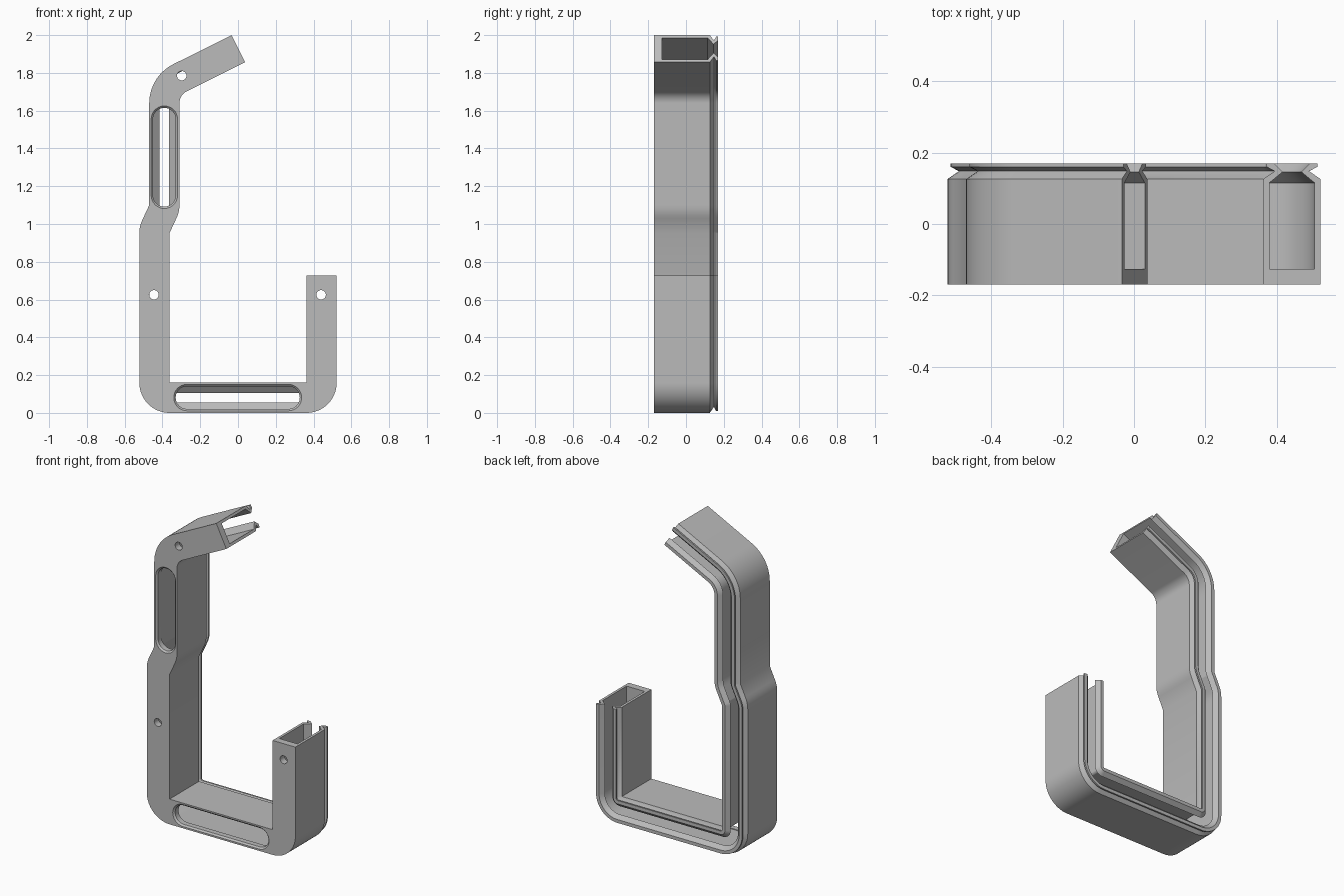
import bpy, bmesh, math
from mathutils import Vector

if "Cube" in bpy.data.objects:
    bpy.data.objects.remove(bpy.data.objects["Cube"])

WIDTH = 0.16
LEAN = 26.565          # angle of the top arm and of the jog


def make_object(name, bm):
    bmesh.ops.remove_doubles(bm, verts=bm.verts, dist=1e-4)
    bmesh.ops.recalc_face_normals(bm, faces=bm.faces)
    mesh = bpy.data.meshes.new(name)
    bm.to_mesh(mesh)
    bm.free()
    obj = bpy.data.objects.new(name, mesh)
    bpy.context.collection.objects.link(obj)
    return obj


def loft(name, rings):
    """Skin closed rings of points and cap both ends."""
    bm = bmesh.new()
    loops = [[bm.verts.new(p) for p in ring] for ring in rings]
    n = len(loops[0])
    for a, b in zip(loops, loops[1:]):
        for i in range(n):
            j = (i + 1) % n
            bm.faces.new((a[i], a[j], b[j], b[i]))
    bm.faces.new(loops[0])
    bm.faces.new(loops[-1])
    return make_object(name, bm)


def bend(x, z, r_outer, r_inner, start, end):
    """Outer and inner rail points around a common pivot."""
    steps = max(4, round(abs(end - start) / 6))
    stations = []
    for i in range(steps + 1):
        a = math.radians(start + (end - start) * i / steps)
        d = Vector((math.cos(a), math.sin(a)))
        stations.append((Vector((x, z)) + r_outer * d, Vector((x, z)) + r_inner * d))
    return stations


# Rails of the hooked channel, from the top arm to the short arm
rails = [(Vector((-0.034, 2.0)), Vector((0.0375, 1.857)))]
rails += bend(-0.24, 1.64, 0.23, 0.07, 90 + LEAN, 180)
rails += bend(-0.47, 1.10, 0, WIDTH, 0, -LEAN)
rails += bend(-0.3625, 0.952, WIDTH, 0, 180 - LEAN, 180)
rails += bend(-0.3625, 0.16, WIDTH, 0, 180, 270)
rails += bend(0.3625, 0.16, WIDTH, 0, 270, 360)
rails += [(Vector((0.5225, 0.727)), Vector((0.3625, 0.727)))]

# Half cross-section (depth from outer wall, y): wall, groove, back lip, cavity
half = [(0, -0.17), (0, 0.126), (0.032, 0.148), (0.009, 0.16), (0.009, 0.17),
        (0.03, 0.17), (0.054, 0.146), (0.0165, 0.115), (0.0165, -0.126)]
section = half + [(WIDTH - d, y) for d, y in reversed(half)]

rings = []
for outer, inner in rails:
    ring = []
    for d, y in section:
        p = outer.lerp(inner, d / WIDTH)
        ring.append((p.x, y, p.y))
    rings.append(ring)
channel = loft("hooked_channel", rings)


def cutter(name, a, b, levels):
    """Rounded slot between a and b; levels are (y, radius)."""
    a, b = Vector(a), Vector(b)
    axis = math.atan2(b.y - a.y, b.x - a.x)
    rings = []
    for y, r in levels:
        ring = []
        for centre, turn in ((b, -math.pi / 2), (a, math.pi / 2)):
            for i in range(17):
                t = axis + turn + math.pi * i / 16
                ring.append((centre.x + r * math.cos(t), y, centre.y + r * math.sin(t)))
        rings.append(ring)
    return loft(name, rings)


# Chamfered slots and round screw holes through the front wall
slot = [(-0.18, 0.08), (-0.16, 0.06), (-0.1, 0.06)]
hole = [(-0.2, 0.025), (-0.1, 0.025)]
cutters = [
    cutter("upright_slot_cutter", (-0.39, 1.152), (-0.39, 1.555), slot),
    cutter("bottom_slot_cutter", (-0.27, 0.081), (0.267, 0.081), slot),
]
for centre in ((-0.298, 1.785), (-0.445, 0.625), (0.44, 0.625)):
    cutters.append(cutter("screw_hole_cutter", centre, centre, hole))

bpy.ops.object.select_all(action='DESELECT')
channel.select_set(True)
bpy.context.view_layer.objects.active = channel
for c in cutters:
    c.hide_render = True
    mod = channel.modifiers.new("cut", 'BOOLEAN')
    mod.operation = 'DIFFERENCE'
    mod.solver = 'EXACT'
    mod.object = c
    bpy.ops.object.modifier_apply(modifier=mod.name)
    bpy.data.objects.remove(c)

# Plain grey finish
grey = bpy.data.materials.new("plain_grey")
grey.use_nodes = True
colour = (0.5, 0.5, 0.5, 1)
grey.diffuse_color = colour
grey.node_tree.nodes["Principled BSDF"].inputs["Base Color"].default_value = colour
channel.data.materials.clear()
channel.data.materials.append(grey)
bpy.ops.object.shade_smooth_by_angle(angle=math.radians(25))
